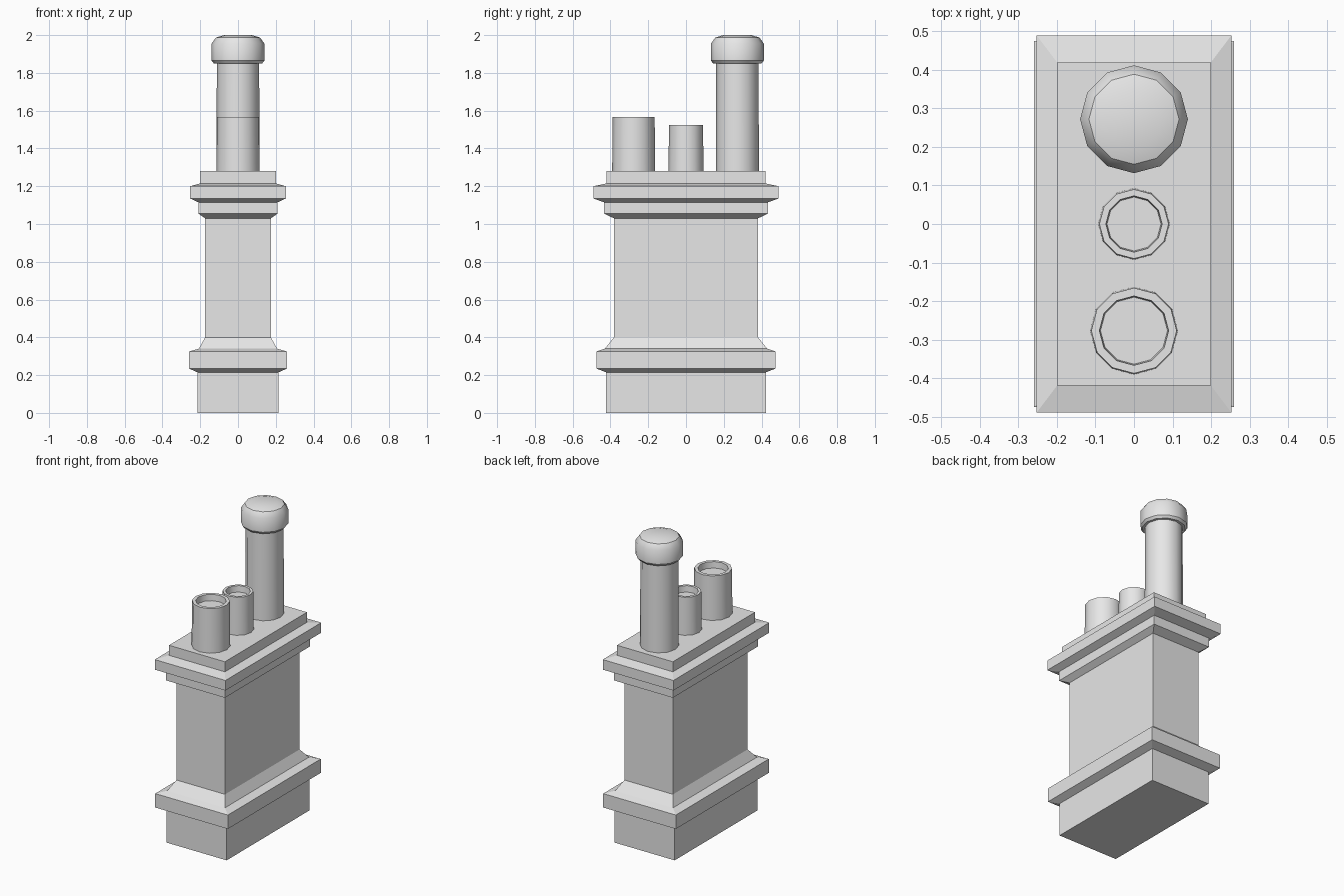
import bpy, bmesh, math

cube = bpy.data.objects.get("Cube")
if cube:
    bpy.data.objects.remove(cube, do_unlink=True)

stone = bpy.data.materials.new("grey_stone")
stone.use_nodes = True
GREY = (0.8, 0.8, 0.8, 1)
stone.diffuse_color = GREY
stone.node_tree.nodes["Principled BSDF"].inputs["Base Color"].default_value = GREY


def loft(name, rings, smooth=False):
    """Skin a stack of rings of equal length and cap both ends."""
    bm = bmesh.new()
    loops = [[bm.verts.new(p) for p in ring] for ring in rings]
    count = len(loops[0])
    for low, high in zip(loops, loops[1:]):
        for i in range(count):
            j = (i + 1) % count
            bm.faces.new((low[i], low[j], high[j], high[i]))
    bm.faces.new(loops[0][::-1])
    bm.faces.new(loops[-1])
    mesh = bpy.data.meshes.new(name)
    bm.to_mesh(mesh)
    bm.free()
    mesh.materials.append(stone)
    obj = bpy.data.objects.new(name, mesh)
    bpy.context.collection.objects.link(obj)
    if smooth:
        bpy.ops.object.select_all(action='DESELECT')
        obj.select_set(True)
        bpy.context.view_layer.objects.active = obj
        bpy.ops.object.shade_smooth_by_angle(angle=math.radians(35))
    return obj


def block(name, profile):
    """Rectangular moulding from (half width, half depth, height) steps."""
    loft(name, [[(-x, -y, z), (x, -y, z), (x, y, z), (-x, y, z)]
                for x, y, z in profile])


def turned(name, y, profile, sides=12):
    """Round part from (radius, height) steps."""
    turns = [math.tau * i / sides for i in range(sides)]
    loft(name, [[(r * math.cos(a), y + r * math.sin(a), z) for a in turns]
                for r, z in profile], smooth=True)


def open_pot(name, y, radius, bore, top):
    """Chimney pot with a shallow recess in its top."""
    turned(name, y, [(radius, 1.27), (radius - 0.003, top), (bore, top),
                     (bore - 0.003, top - 0.04)])


# Stack, from the ground up
block("plinth", [(0.215, 0.423, 0), (0.215, 0.423, 0.22)])
block("base_band", [(0.215, 0.423, 0.215), (0.26, 0.475, 0.235),
                    (0.26, 0.475, 0.325), (0.207, 0.43, 0.34),
                    (0.174, 0.381, 0.4)])
block("shaft", [(0.174, 0.381, 0.39), (0.174, 0.381, 1.04)])
block("lower_cornice", [(0.174, 0.381, 1.03), (0.21, 0.434, 1.055),
                        (0.21, 0.434, 1.12)])
block("upper_cornice", [(0.21, 0.434, 1.115), (0.253, 0.49, 1.135),
                        (0.253, 0.49, 1.2), (0.2, 0.42, 1.215)])
block("top_slab", [(0.2, 0.42, 1.21), (0.2, 0.42, 1.28)])

# Pots and the tall capped flue
open_pot("front_pot", -0.277, 0.114, 0.09, 1.567)
open_pot("middle_pot", 0, 0.093, 0.073, 1.525)
turned("back_flue", 0.272, [(0.114, 1.27), (0.112, 1.87)])
turned("flue_cap", 0.272, [(0.128, 1.85), (0.14, 1.865), (0.14, 1.955),
                           (0.117, 1.987), (0.075, 2.0)])
